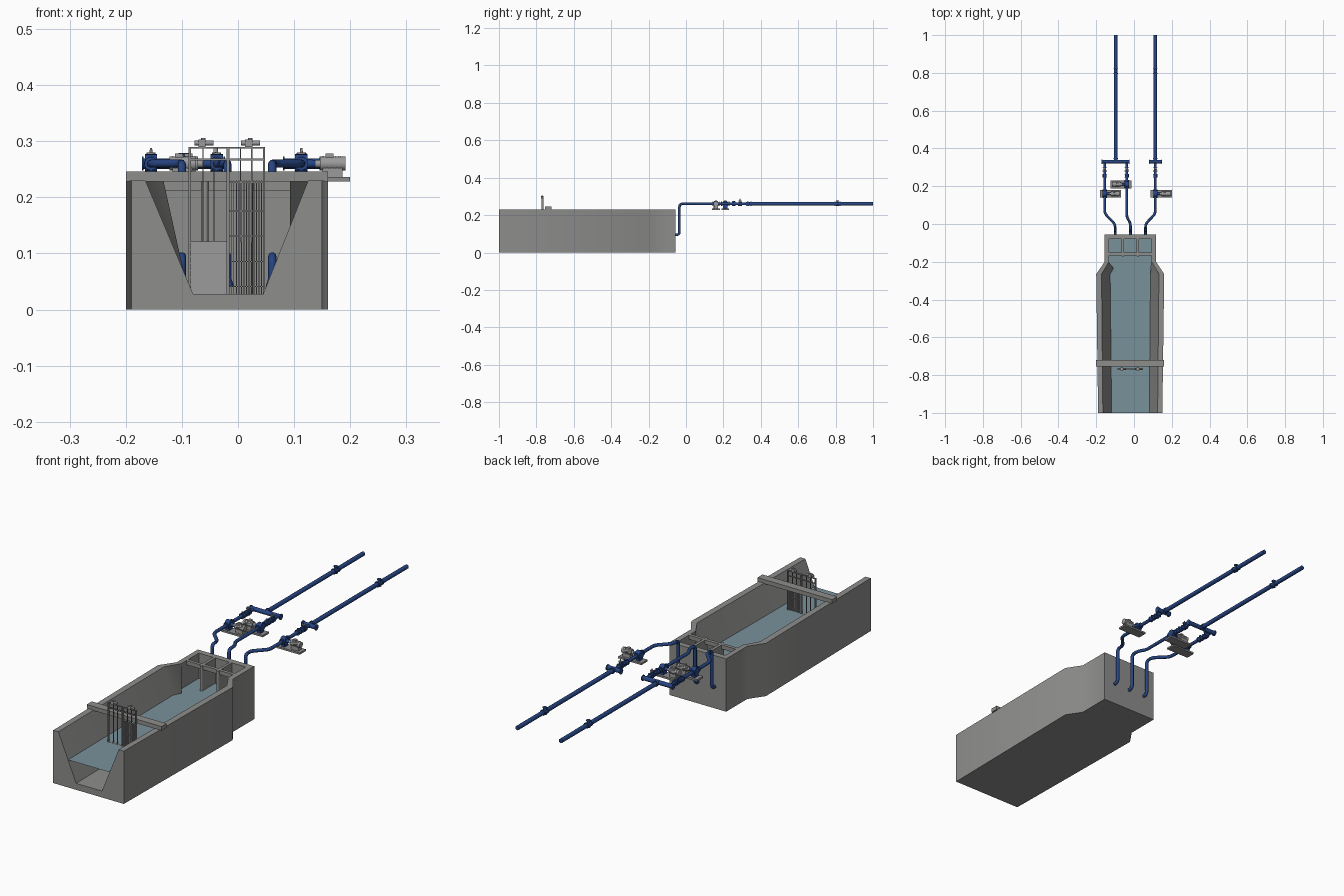
import bpy, bmesh, math
from mathutils import Vector, Matrix

if "Cube" in bpy.data.objects:
    bpy.data.objects.remove(bpy.data.objects["Cube"])


def material(name, col):
    m = bpy.data.materials.new(name)
    m.diffuse_color = (*col, 1)
    m.use_nodes = True
    m.node_tree.nodes["Principled BSDF"].inputs["Base Color"].default_value = m.diffuse_color
    return m


BLUE = material("navy_paint", (0.02, 0.06, 0.23))
WATER = material("water", (0.19, 0.285, 0.325))
CONCRETE = material("concrete", (0.27, 0.27, 0.265))
STEEL = material("steel", (0.26, 0.26, 0.26))
MOTOR = material("motor_grey", (0.33, 0.33, 0.33))


def add(name, bm, mat, smooth=0):
    """Turn a bmesh into an object; smooth is the sharp-edge angle in degrees."""
    bmesh.ops.recalc_face_normals(bm, faces=bm.faces)
    me = bpy.data.meshes.new(name)
    bm.to_mesh(me)
    bm.free()
    ob = bpy.data.objects.new(name, me)
    bpy.context.collection.objects.link(ob)
    me.materials.append(mat)
    if smooth:
        bpy.ops.object.select_all(action='DESELECT')
        ob.select_set(True)
        bpy.context.view_layer.objects.active = ob
        bpy.ops.object.shade_smooth_by_angle(angle=math.radians(smooth))
    return ob


def put_box(bm, x0, x1, y0, y1, z0, z1):
    m = Matrix.Translation(((x0 + x1) / 2, (y0 + y1) / 2, (z0 + z1) / 2))
    bmesh.ops.create_cube(bm, size=1, matrix=m @ Matrix.Diagonal((x1 - x0, y1 - y0, z1 - z0, 1)))


def put_cyl(bm, a, b, r, r2=None, n=20):
    a, b = Vector(a), Vector(b)
    m = Matrix.Translation((a + b) / 2) @ (b - a).to_track_quat('Z', 'Y').to_matrix().to_4x4()
    bmesh.ops.create_cone(bm, cap_ends=True, segments=n, radius1=r,
                          radius2=r if r2 is None else r2, depth=(b - a).length, matrix=m)


def box(name, mat, *dims):
    bm = bmesh.new()
    put_box(bm, *dims)
    return add(name, bm, mat)


def pipe(name, pts, r, bend=0.018):
    """Round tube along a path with rounded elbows."""
    pts = [Vector(p) for p in pts]
    path = [pts[0]]
    for p, q, s in zip(pts, pts[1:], pts[2:]):
        a, b = q + (p - q).normalized() * bend, q + (s - q).normalized() * bend
        for i in range(7):
            t = i / 6
            path.append(a * (1 - t) ** 2 + q * 2 * t * (1 - t) + b * t * t)
    path.append(pts[-1])
    cu = bpy.data.curves.new(name, 'CURVE')
    cu.dimensions = '3D'
    cu.bevel_depth, cu.bevel_resolution, cu.use_fill_caps = r, 3, True
    sp = cu.splines.new('POLY')
    sp.points.add(len(path) - 1)
    for pt, co in zip(sp.points, path):
        pt.co = (*co, 1)
    tmp = bpy.data.objects.new(name, cu)
    bpy.context.collection.objects.link(tmp)
    bpy.context.view_layer.update()
    bm = bmesh.new()
    bm.from_mesh(tmp.evaluated_get(bpy.context.evaluated_depsgraph_get()).to_mesh())
    bpy.data.objects.remove(tmp)
    return add(name, bm, BLUE, 50)


# Concrete basin: U-shaped section (outer l/r, inner top l/r, inner floor l/r, floor z) lofted along y
TOP, FLOOR, LEVEL = 0.23, 0.028, 0.12
SECTIONS = [(-1, -.19, .15, -.165, .125, -.08, .045, FLOOR),
            (-.265, -.2, .16, -.172, .132, -.088, .05, FLOOR),
            (-.2, -.155, .117, -.133, .093, -.133, .093, FLOOR),
            (-.08, -.155, .117, -.133, .093, -.133, .093, FLOOR),
            (-.08, -.155, .117, -.133, .093, -.133, .093, TOP),
            (-.055, -.155, .117, -.133, .093, -.133, .093, TOP)]
bm = bmesh.new()
rings = []
for y, ol, orr, tl, tr, fl, fr, fz in SECTIONS:
    prof = [(ol, 0), (orr, 0), (orr, TOP), (tr, TOP), (fr, fz), (fl, fz), (tl, TOP), (ol, TOP)]
    rings.append([bm.verts.new((x, y, z)) for x, z in prof])
for a, b in zip(rings, rings[1:]):
    for i in range(8):
        j = (i + 1) % 8
        bm.faces.new((a[i], a[j], b[j], b[i]))
bm.faces.new(rings[0])
bm.faces.new(rings[-1])
bmesh.ops.remove_doubles(bm, verts=bm.verts, dist=1e-5)
add("concrete_basin", bm, CONCRETE, 40)

# Water surface following the inner walls
t = (LEVEL - FLOOR) / (TOP - FLOOR)
bm = bmesh.new()
rows = [[bm.verts.new((fl + (tl - fl) * t, y, LEVEL)), bm.verts.new((fr + (tr - fr) * t, y, LEVEL))]
        for y, _, _, tl, tr, fl, fr, _ in SECTIONS[:4]]
for a, b in zip(rows, rows[1:]):
    bm.faces.new((a[0], a[1], b[1], b[0]))
add("water_surface", bm, WATER)

# Chamber divider piers with round noses, and the lintel over the openings
for x in (-.059, .0205):
    bm = bmesh.new()
    put_box(bm, x - .006, x + .006, -.168, -.08, FLOOR, TOP)
    put_cyl(bm, (x, -.168, FLOOR), (x, -.168, TOP), .006)
    add("chamber_divider", bm, CONCRETE)
box("chamber_lintel", CONCRETE, -.133, .093, -.166, -.152, .212, TOP)

# Walkway slab
box("walkway_slab", CONCRETE, -.2, .16, -.755, -.72, .228, .246)

# Gate frames with lifting stems and actuators
GY = -.768
for name, x0, x1 in (("gate", -.086, -.019), ("screen", -.017, .046)):
    xc = (x0 + x1) / 2
    bm = bmesh.new()
    for x in (x0, x1):
        put_box(bm, x - .0018, x + .0018, GY - .005, GY + .005, FLOOR, .29)
    for z in (.287, .266):
        put_box(bm, x0, x1, GY - .003, GY + .003, z, z + .003)
    for x in (xc - .01, xc + .01):
        put_box(bm, x - .001, x + .001, GY - .002, GY + .002, .12, .29)
    add(name + "_frame", bm, STEEL)
    bm = bmesh.new()
    ax = xc - .009 if x0 < -.05 else xc + .007
    put_box(bm, ax - .009, ax + .004, GY - .007, GY + .007, .29, .303)
    put_cyl(bm, (ax - .016, GY, .297), (ax + .018, GY, .297), .0045)
    put_cyl(bm, (ax, GY, .303), (ax, GY, .306), .004)
    add(name + "_actuator", bm, MOTOR, 35)

# Closed gate leaf with stiffening ribs
bm = bmesh.new()
put_box(bm, -.085, -.02, GY - .002, GY + .002, FLOOR, .121)
for i in range(8):
    z = .031 + i * .0125
    put_box(bm, -.084, -.021, GY - .004, GY, z, z + .002)
add("gate_leaf", bm, MOTOR)

# Bar screen
bm = bmesh.new()
for i in range(13):
    x = -.012 + i * .0045
    put_box(bm, x - .0008, x + .0008, GY - .003, GY + .003, FLOOR, .23)
for z in (.04, .085, .13, .175, .226):
    put_box(bm, -.017, .046, GY - .001, GY + .001, z, z + .002)
add("bar_screen", bm, STEEL)

# Pump lines: chamber x, delivery x, bend start/end y, pump y, motor direction
PZ, HY = .26, .33
LINES = [(-.1, -.155, .0, .055, .16, 1), (-.019, -.038, .008, .032, .21, -1), (.061, .113, .0, .055, .16, 1)]
for x, px, ya, yb, py, d in LINES:
    pipe("suction_pipe", [(x, -.115, .05), (x, -.115, .095), (x, -.035, .095), (x, -.035, PZ),
                          (x, ya, PZ), (px, yb, PZ), (px, HY, PZ)], .0072)

    bm = bmesh.new()
    put_cyl(bm, (x, -.115, .04), (x, -.115, .056), .012, .0072)
    add("suction_bell", bm, BLUE, 35)

    # pump casing with flanges and shaft housing
    bm = bmesh.new()
    put_cyl(bm, (px - .011, py, PZ), (px + .011, py, PZ), .017)
    put_cyl(bm, (px, py, PZ), (px + d * .03, py, PZ), .009, .006)
    for s in (-1, 1):
        put_cyl(bm, (px, py + s * .018, PZ), (px, py + s * .022, PZ), .012)
    put_box(bm, px - .008, px + .008, py - .012, py + .012, .236, PZ)
    add("pump_casing", bm, BLUE, 35)

    # motor with fins, feet and terminal box
    bm = bmesh.new()
    mx = px + d * .033
    put_cyl(bm, (mx, py, PZ), (mx + d * .046, py, PZ), .0125)
    put_cyl(bm, (mx - d * .008, py, PZ), (mx, py, PZ), .007)
    for k in range(8):
        fx = mx + d * (.005 + k * .0045)
        put_cyl(bm, (fx, py, PZ), (fx + d * .0015, py, PZ), .0138)
    a, b = sorted((mx + d * .01, mx + d * .024))
    put_box(bm, a, b, py - .006, py + .006, .268, .278)
    a, b = sorted((mx + d * .005, mx + d * .04))
    put_box(bm, a, b, py - .011, py + .011, .236, .252)
    add("pump_motor", bm, MOTOR, 35)
    a, b = sorted((px - d * .025, px + d * .087))
    box("pump_base_plate", STEEL, a, b, py - .021, py + .021, .228, .236)

    # check valve and gate valve with handwheel
    bm = bmesh.new()
    put_cyl(bm, (px, .247, PZ), (px, .263, PZ), .0105)
    put_cyl(bm, (px, .255, PZ), (px, .255, .275), .006)
    for y in (.245, .262, .279, .297):
        put_cyl(bm, (px, y, PZ), (px, y + .003, PZ), .0125)
    put_cyl(bm, (px, .2895, PZ - .011), (px, .2895, .274), .008, .006)
    add("delivery_valves", bm, BLUE, 35)
    bm = bmesh.new()
    put_cyl(bm, (px, .2895, .274), (px, .2895, .288), .003, .002)
    put_cyl(bm, (px, .2895, .277), (px, .2895, .28), .008)
    add("valve_handwheel", bm, STEEL, 35)

# Headers and long delivery mains with an isolating valve each
for h0, h1, mx in ((-.168, -.026, -.097), (.083, .145, .113)):
    bm = bmesh.new()
    put_cyl(bm, (h0, HY, PZ), (h1, HY, PZ), .0095)
    for x, s in ((h0, -1), (h1, 1)):
        put_cyl(bm, (x, HY, PZ), (x + s * .003, HY, PZ), .0125)
    add("header_pipe", bm, BLUE, 35)
    pipe("delivery_main", [(mx, HY, PZ), (mx, 1, PZ)], .0095)
    bm = bmesh.new()
    for y in (.345, .795, .822):
        put_cyl(bm, (mx, y, PZ), (mx, y + .004, PZ), .0125)
    put_cyl(bm, (mx, .81, PZ - .012), (mx, .81, PZ + .016), .009, .006)
    put_cyl(bm, (mx, .81, PZ + .016), (mx, .81, PZ + .019), .009)
    add("main_valve", bm, BLUE, 35)
